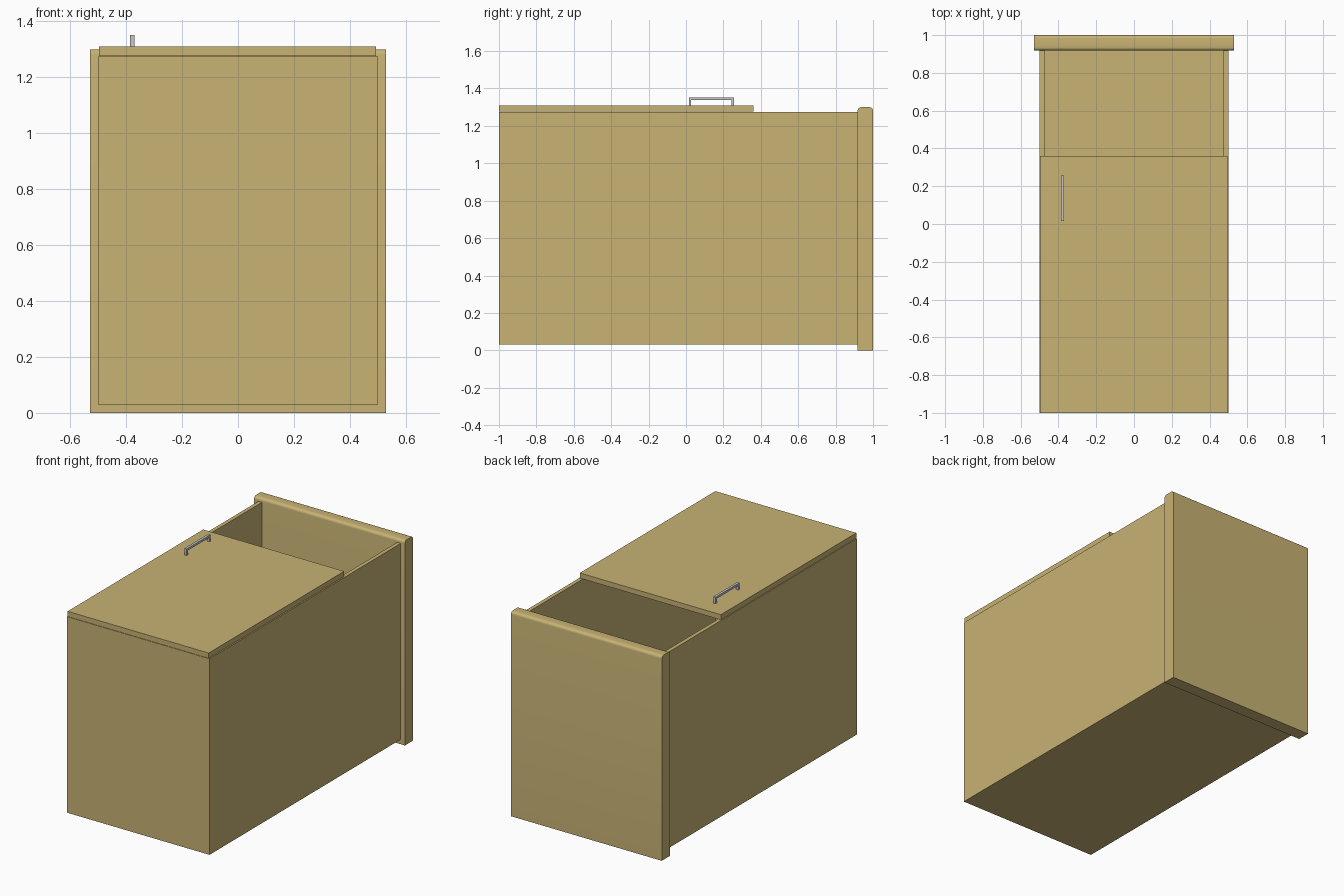
import bpy
import bmesh

cube = bpy.data.objects.get("Cube")
if cube:
    bpy.data.objects.remove(cube, do_unlink=True)


def material(name, colour, metallic=0.0):
    mat = bpy.data.materials.new(name)
    mat.use_nodes = True
    mat.diffuse_color = colour
    bsdf = mat.node_tree.nodes["Principled BSDF"]
    bsdf.inputs["Base Color"].default_value = colour
    bsdf.inputs["Roughness"].default_value = 0.6
    return mat


wood = material("tan wood", (0.58, 0.45, 0.175, 1))
metal = material("grey metal", (0.56, 0.56, 0.60, 1))


def make_object(name, bm, mat):
    bmesh.ops.recalc_face_normals(bm, faces=bm.faces)
    mesh = bpy.data.meshes.new(name)
    bm.to_mesh(mesh)
    bm.free()
    mesh.materials.append(mat)
    obj = bpy.data.objects.new(name, mesh)
    bpy.context.collection.objects.link(obj)
    return obj


def box(name, xs, ys, zs, mat):
    bm = bmesh.new()
    bmesh.ops.create_cube(bm, size=1)
    for v in bm.verts:
        v.co = [lo + (c + 0.5) * (hi - lo) for c, (lo, hi) in zip(v.co, (xs, ys, zs))]
    return make_object(name, bm, mat)


def extrude_profile(name, points, xs, mat):
    """Extrude a closed (y, z) outline along x."""
    bm = bmesh.new()
    face = bm.faces.new([bm.verts.new((xs[0], y, z)) for y, z in points])
    new = bmesh.ops.extrude_face_region(bm, geom=[face])["geom"]
    verts = [g for g in new if isinstance(g, bmesh.types.BMVert)]
    bmesh.ops.translate(bm, verts=verts, vec=(xs[1] - xs[0], 0, 0))
    return make_object(name, bm, mat)


# Open-topped drawer carcass, closed at the rear by the face panel
wall, bottom, rim = 0.025, 0.03, 1.275
box("drawer_floor", (-0.5, 0.5), (-1, 0.918), (bottom, bottom + wall), wood)
box("drawer_end_wall", (-0.5, 0.5), (-1, -1 + wall), (bottom + wall, rim), wood)
for side, name in ((-1, "right_wall"), (1, "left_wall")):
    xs = sorted((side * 0.5, side * (0.5 - wall)))
    box(name, xs, (-1 + wall, 0.918), (bottom + wall, rim), wood)

# Face panel with rounded long top edges
panel = box("face_panel", (-0.53, 0.53), (0.918, 1), (0, 1.3), wood)
bm = bmesh.new()
bm.from_mesh(panel.data)
top_edges = [e for e in bm.edges
             if all(v.co.z > 1.2 for v in e.verts)
             and abs(e.verts[0].co.x - e.verts[1].co.x) > 0.5]
bmesh.ops.bevel(bm, geom=top_edges, offset=0.018, segments=5, profile=0.5,
                affect='EDGES')
bm.to_mesh(panel.data)
bm.free()
bpy.ops.object.select_all(action='DESELECT')
panel.select_set(True)
bpy.context.view_layer.objects.active = panel
bpy.ops.object.shade_smooth_by_angle(angle=0.6)

# Lid covering the front part of the opening
box("lid", (-0.497, 0.494), (-1, 0.36), (rim + 0.002, 1.31), wood)

# Bracket handle on the lid
near, far, low, high, bar, leg = 0.015, 0.256, 1.308, 1.352, 0.014, 0.012
extrude_profile("lid_handle", [
    (near, low), (near, high), (far, high), (far, low),
    (far - leg, low), (far - leg, high - bar),
    (near + leg, high - bar), (near + leg, low)],
    (-0.387, -0.371), metal)
